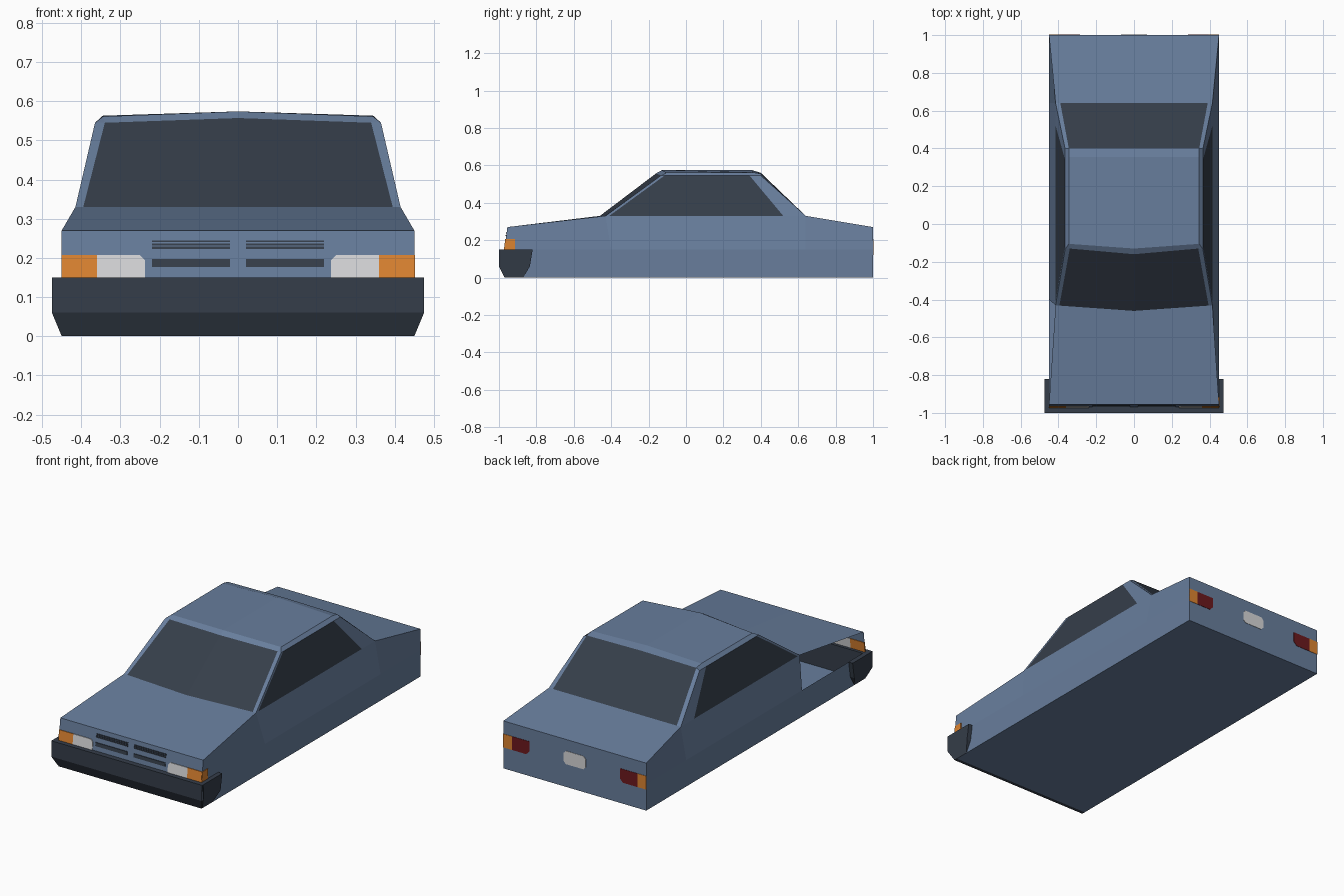
import bpy, bmesh
from mathutils import Vector

if "Cube" in bpy.data.objects:
    bpy.data.objects.remove(bpy.data.objects["Cube"])


def mat(name, rgb):
    m = bpy.data.materials.new(name)
    m.diffuse_color = (*rgb, 1)
    m.use_nodes = True
    m.node_tree.nodes["Principled BSDF"].inputs["Base Color"].default_value = m.diffuse_color
    return m


BLUE = mat("body blue", (0.138, 0.208, 0.335))
DARK = mat("dark trim", (0.036, 0.048, 0.068))
ORANGE = mat("indicator orange", (0.72, 0.23, 0.03))
WHITE = mat("lamp white", (0.68, 0.68, 0.69))
RED = mat("tail red", (0.15, 0.01, 0.013))


def finish(name, bm, mats):
    bmesh.ops.remove_doubles(bm, verts=bm.verts, dist=0.0005)
    bmesh.ops.recalc_face_normals(bm, faces=bm.faces)
    me = bpy.data.meshes.new(name)
    bm.to_mesh(me)
    bm.free()
    for m in mats:
        me.materials.append(m)
    ob = bpy.data.objects.new(name, me)
    bpy.context.collection.objects.link(ob)
    return ob


def face(bm, pts, index=0, sides=(1, -1)):
    """Add a face, and its copy mirrored in x."""
    for s in sides:
        p = [(s * x, y, z) for x, y, z in pts]
        f = bm.faces.new([bm.verts.new(v) for v in (p if s > 0 else p[::-1])])
        f.material_index = index


def prism(name, pts, offset, m):
    """Thin plate: polygon extruded by an offset."""
    bm = bmesh.new()
    d = Vector(offset)
    a = [bm.verts.new(Vector(p) - d / 2) for p in pts]
    b = [bm.verts.new(Vector(p) + d / 2) for p in pts]
    bm.faces.new(a)
    bm.faces.new(b[::-1])
    for i in range(len(a)):
        j = (i + 1) % len(a)
        bm.faces.new((a[i], b[i], b[j], a[j]))
    return finish(name, bm, [m])


# key points of the right half of the shell
nose, nose_mid = (.45, -.955, .27), (.45, -.97, .15)
nose_c, nose_mid_c = (0, -.955, .27), (0, -.97, .15)
scuttle, glass_lo, scuttle_c = (.415, -.43, .33), (.395, -.432, .33), (0, -.46, .33)
door, door_mid = (.415, .64, .33), (.45, .64, .15)
wing_mid = (.45, -.4, .15)
win_f, win_r = (.415, -.41, .33), (.415, .52, .33)
tail, tail_mid, tail_lo = (.45, 1, .27), (.45, 1, .15), (.45, 1, 0)
rail_f, rail_r = (.365, -.135, .545), (.365, .40, .545)
wtop_f, wtop_r = (.365, -.115, .545), (.365, .34, .545)
glass_hi, glass_hi_c = (.34, -.13, .545), (0, -.16, .557)
roof_f, roof_fc = (.345, -.105, .561), (0, -.13, .574)
roof_b, roof_bc = (.345, .355, .563), (0, .355, .574)
rear_hi, rear_hi_c = (.345, .40, .555), (0, .40, .56)
rear_lo, rear_lo_c = (.39, .64, .33), (0, .64, .33)
floor_f = (.45, -.95, 0)

bm = bmesh.new()
# hood, boot lid, nose and tail panels
face(bm, [nose_c, nose, scuttle, glass_lo, scuttle_c])
face(bm, [rear_lo_c, rear_lo, door, tail, (0, 1, .27)])
face(bm, [nose_mid_c, nose_mid, nose, nose_c])
face(bm, [(0, 1, 0), (0, 1, .27), tail, tail_mid, tail_lo])
# sides; the left front wing panel is open
face(bm, [nose_mid, wing_mid, scuttle, nose], sides=(1,))
face(bm, [wing_mid, door_mid, door, win_r, win_f, scuttle])
face(bm, [door_mid, tail_mid, tail, door])
face(bm, [floor_f, tail_lo, tail_mid, door_mid, wing_mid, nose_mid])
face(bm, [(0, -.95, 0), (0, 1, 0), tail_lo, floor_f])
# windscreen and rear window with pillars
face(bm, [scuttle_c, glass_lo, glass_hi, glass_hi_c], 1)
face(bm, [glass_lo, scuttle, rail_f, glass_hi])
face(bm, [rear_hi_c, rear_hi, rear_lo, rear_lo_c], 1)
face(bm, [rear_hi, rail_r, door, rear_lo])
# side windows with pillars
face(bm, [win_f, win_r, wtop_r, wtop_f], 1)
face(bm, [scuttle, win_f, wtop_f, rail_f])
face(bm, [win_r, door, rail_r, wtop_r])
# roof with chamfered edges
face(bm, [glass_hi_c, glass_hi, roof_f, roof_fc])
face(bm, [glass_hi, rail_f, roof_f])
face(bm, [rail_f, wtop_f, wtop_r, rail_r, rear_hi, roof_b, roof_f])
face(bm, [roof_fc, roof_f, roof_b, roof_bc])
face(bm, [roof_bc, roof_b, rear_hi, rear_hi_c])
finish("car_body", bm, [BLUE, DARK])


# front bumper: a cross bar and two side wings
def section(name, profile, xs):
    bm = bmesh.new()
    rings = []
    for x in xs:
        lim = lambda z: 0.45 + 0.025 * min(z / 0.06, 1)
        rings.append([bm.verts.new((max(-lim(z), min(lim(z), x)), y, z))
                      for y, z in profile])
    a, b = rings
    bm.faces.new(a)
    bm.faces.new(b[::-1])
    for i in range(len(a)):
        j = (i + 1) % len(a)
        bm.faces.new((a[i], b[i], b[j], a[j]))
    finish(name, bm, [DARK])


section("bumper_bar", [(-1, .15), (-1, .06), (-.97, 0), (-.95, 0), (-.95, .15)],
        (-.475, .475))
for s, side in ((1, "right"), (-1, "left")):
    section("bumper_wing_" + side,
            [(-.99, .15), (-.99, .06), (-.965, 0), (-.87, 0), (-.835, .06), (-.82, .15)],
            (s * .448, s * .475))


def on_nose(x, z):
    return (x, -.97 + (z - .15) * .125, z)


THIN = (0, .007, 0)
for s, side in ((1, "right"), (-1, "left")):
    # front lamps
    prism("headlight_" + side, [on_nose(s * x, z) for x, z in
          ((.36, .15), (.36, .207), (.25, .207), (.237, .193), (.237, .15))], THIN, WHITE)
    prism("front_indicator_" + side, [on_nose(s * x, z) for x, z in
          ((.36, .15), (.36, .207), (.45, .207), (.45, .15))], THIN, ORANGE)
    # grille slots
    for i, (z0, z1) in enumerate(((.177, .197), (.223, .229), (.232, .237), (.240, .245))):
        prism(f"grille_slot_{side}_{i}", [on_nose(s * x, z) for x, z in
              ((.02, z0), (.22, z0), (.22, z1), (.02, z1))], THIN, DARK)
    # tail lamps
    prism("tail_light_" + side, [(s * x, 1, z) for x, z in
          ((.395, .12), (.395, .197), (.285, .197), (.285, .14), (.305, .12))],
          (0, .004, 0), RED)
    prism("rear_indicator_" + side, [(s * x, 1, z) for x, z in
          ((.395, .12), (.395, .197), (.45, .197), (.45, .12))], (0, .004, 0), ORANGE)

# indicator wrapping round the right wing
prism("side_indicator", [(.45, -.97, .15), (.45, -.915, .15), (.45, -.915, .207),
      (.45, -.963, .207)], (.004, 0, 0), ORANGE)

# rear plate
prism("rear_plate", [(x, 1, z) for x, z in
      ((-.07, .145), (-.055, .13), (.055, .13), (.07, .145),
       (.07, .19), (.055, .205), (-.055, .205), (-.07, .19))], (0, .004, 0), WHITE)
